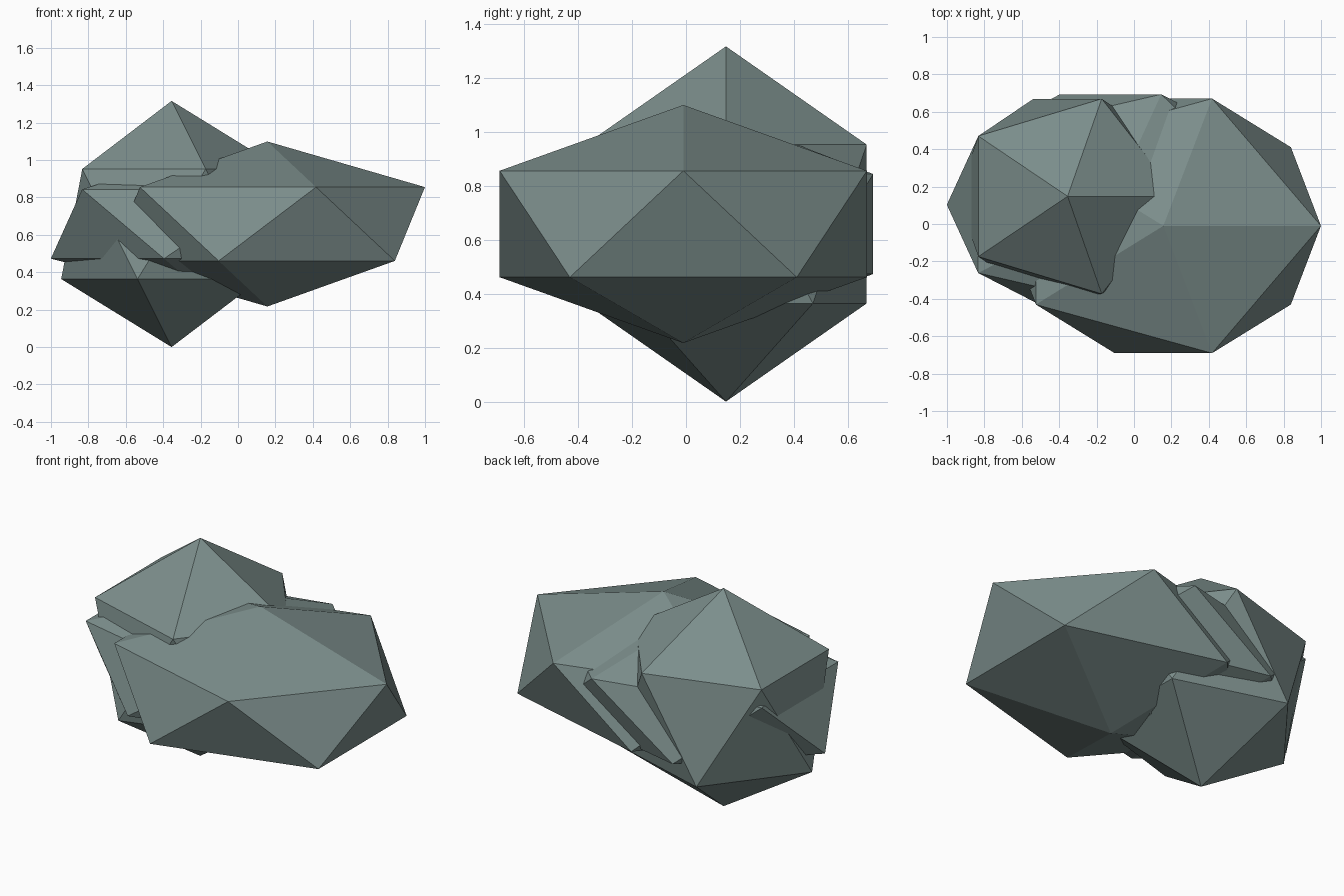
import bpy

if "Cube" in bpy.data.objects:
    bpy.data.objects.remove(bpy.data.objects["Cube"])

# Single grey-green stone colour
stone = bpy.data.materials.new("grey_green_stone")
stone.diffuse_color = (0.2, 0.27, 0.26, 1.0)
stone.use_nodes = True
stone.node_tree.nodes["Principled BSDF"].inputs["Base Color"].default_value = stone.diffuse_color


def boulder(name, centre, radii):
    """Flat-faced twenty-sided rock, stretched along each axis."""
    bpy.ops.mesh.primitive_ico_sphere_add(subdivisions=1, radius=1, location=centre)
    rock = bpy.context.object
    rock.name = name
    rock.scale = radii
    bpy.ops.object.transform_apply(location=False, rotation=False, scale=True)
    rock.data.materials.append(stone)
    return rock


# Three rocks pushed into each other, sharing one mid height
MID = 0.658
boulder("wide_boulder", (0.157, -0.01, MID), (0.942, 0.80, 0.441))
boulder("tall_boulder", (-0.355, 0.148, MID), (0.66, 0.613, 0.658))
boulder("back_boulder", (-0.125, 0.103, MID), (0.979, 0.694, 0.414))
